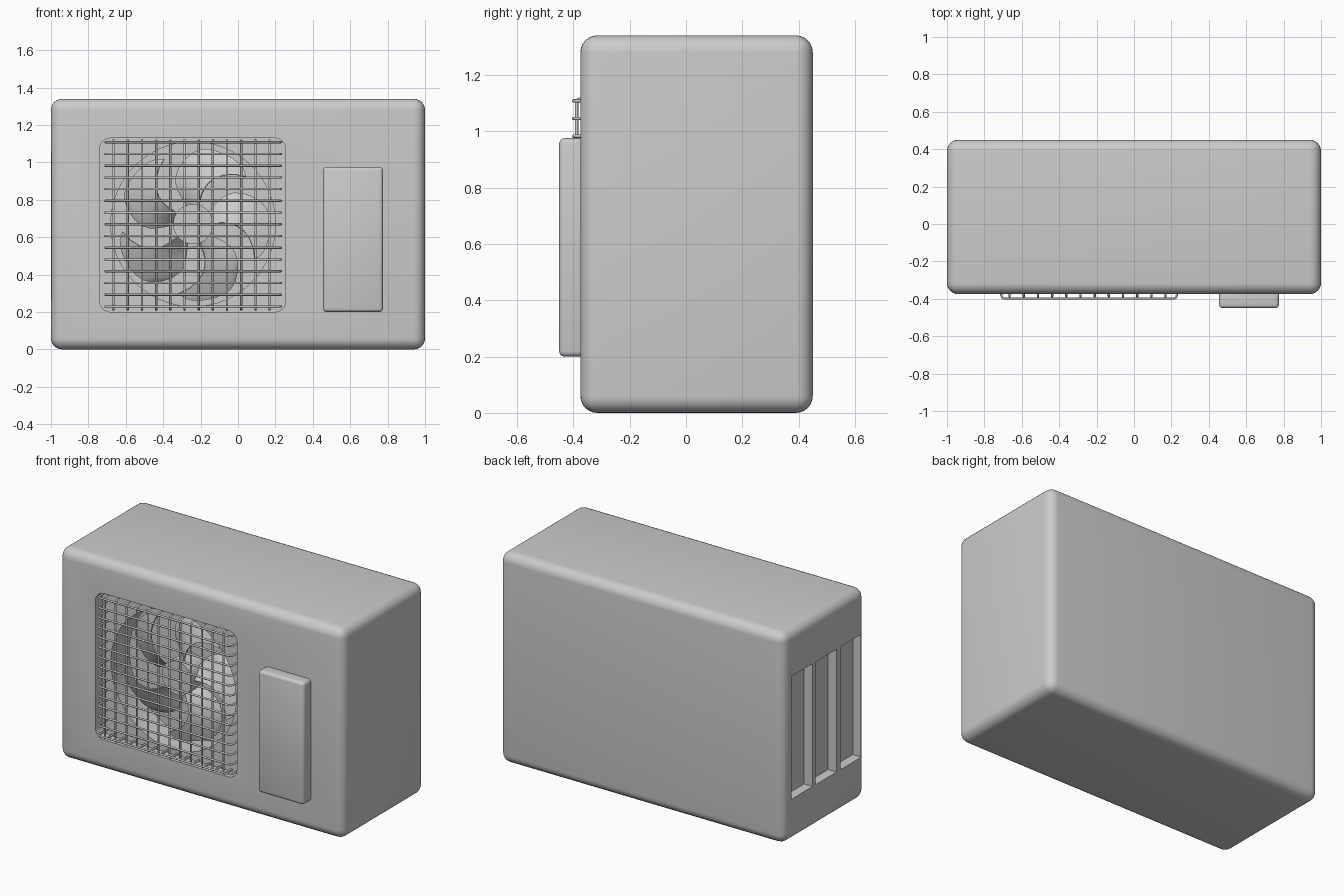
import bpy, bmesh, math

if "Cube" in bpy.data.objects:
    bpy.data.objects.remove(bpy.data.objects["Cube"])

FRONT = -0.375
FX, FZ = -0.24, 0.67          # fan centre


def box(name, lo, hi, bevel=0.0, seg=4, axis=None):
    """Box from corner to corner; axis limits the bevel to edges along that axis."""
    bm = bmesh.new()
    bmesh.ops.create_cube(bm, size=1)
    for v in bm.verts:
        for i in range(3):
            v.co[i] = (lo[i] + hi[i]) / 2 + v.co[i] * (hi[i] - lo[i])
    if bevel:
        edges = [e for e in bm.edges if axis is None or
                 abs((e.verts[0].co - e.verts[1].co)[axis]) > 1e-5]
        bmesh.ops.bevel(bm, geom=edges, offset=bevel, segments=seg,
                        profile=0.5, affect='EDGES')
    return finish(name, bm)


def finish(name, bm):
    bmesh.ops.recalc_face_normals(bm, faces=bm.faces[:])
    me = bpy.data.meshes.new(name)
    bm.to_mesh(me)
    bm.free()
    ob = bpy.data.objects.new(name, me)
    bpy.context.collection.objects.link(ob)
    return ob


def cylinder(name, r, y0, y1, seg, r2=None):
    bpy.ops.mesh.primitive_cone_add(vertices=seg, radius1=r, radius2=r if r2 is None else r2,
                                    depth=y1 - y0, location=(FX, (y0 + y1) / 2, FZ),
                                    rotation=(-math.pi / 2, 0, 0))
    ob = bpy.context.object
    ob.name = name
    return ob


def select(ob):
    bpy.ops.object.select_all(action='DESELECT')
    ob.select_set(True)
    bpy.context.view_layer.objects.active = ob


def smooth(ob, angle=35):
    select(ob)
    bpy.ops.object.shade_smooth_by_angle(angle=math.radians(angle))


def cut(ob, cutter):
    select(ob)
    m = ob.modifiers.new("cut", 'BOOLEAN')
    m.operation, m.solver, m.object = 'DIFFERENCE', 'EXACT', cutter
    bpy.ops.object.modifier_apply(modifier=m.name)
    bpy.data.objects.remove(cutter)


# casing with fan recess, round fan well and left side vents
body = box("casing", (-1, FRONT, 0), (1, 0.45, 1.34), 0.06, 6)
cut(body, box("recess_cutter", (-0.74, -0.6, 0.2), (0.255, FRONT + 0.07, 1.13), 0.06, 6, axis=1))
cut(body, cylinder("well_cutter", 0.44, -0.5, -0.12, 64))
for y in (0.157, -0.083, -0.333):
    cut(body, box("vent_cutter", (-1.2, y, 0.27), (-0.94, y + 0.209, 1.05)))
smooth(body)

# service cover
smooth(box("service_cover", (0.455, -0.45, 0.2), (0.775, FRONT + 0.02, 0.975), 0.018, 3))

# fan hub
hub = cylinder("fan_hub", 0.107, -0.27, -0.12, 32)
smooth(hub)

# fan blades: swept, pitched sheets
bm = bmesh.new()
NR, NA = 8, 8
for k in range(5):
    grid = []
    for i in range(NR + 1):
        t = i / NR
        r = 0.09 + 0.32 * t
        a0 = 72 - 30 * t ** 1.5 + 8 * math.sin(math.pi * t)
        a1 = 108 - 18 * t + 14 * math.sin(math.pi * t)
        row = []
        for j in range(NA + 1):
            s = j / NA
            rr = r - 0.03 * t * (2 * s - 1) ** 4
            a = math.radians(a0 + (a1 - a0) * s + 72 * k)
            row.append(bm.verts.new((FX + rr * math.cos(a), -0.245 + 0.09 * s,
                                     FZ + rr * math.sin(a))))
        grid.append(row)
    for i in range(NR):
        for j in range(NA):
            bm.faces.new((grid[i][j], grid[i + 1][j], grid[i + 1][j + 1], grid[i][j + 1]))
blades = finish("fan_blades", bm)
select(blades)
sol = blades.modifiers.new("thickness", 'SOLIDIFY')
sol.thickness, sol.offset = 0.008, 0
bpy.ops.object.modifier_apply(modifier=sol.name)
smooth(blades)


# wire grille: staple shaped wires with bent ends
def wires(name, positions, lo, hi, y, vertical):
    cu = bpy.data.curves.new(name, 'CURVE')
    cu.dimensions = '3D'
    cu.bevel_depth, cu.bevel_resolution, cu.use_fill_caps = 0.006, 2, True
    back, b = FRONT + 0.08, 0.02
    half = [(lo, back), (lo, y + b), (lo + 0.3 * b, y + 0.3 * b), (lo + b, y)]
    path = half + [(lo + hi - u, v) for u, v in reversed(half)]
    for p in positions:
        sp = cu.splines.new('POLY')
        sp.points.add(len(path) - 1)
        for pt, (u, v) in zip(sp.points, path):
            pt.co = (p, v, u, 1) if vertical else (u, v, p, 1)
    ob = bpy.data.objects.new(name, cu)
    bpy.context.collection.objects.link(ob)
    select(ob)
    bpy.ops.object.convert(target='MESH')
    smooth(bpy.context.object, 50)


wires("grille_horizontal_wires", [0.23 + 0.0627 * i for i in range(15)], -0.71, 0.23, -0.399, False)
wires("grille_vertical_wires", [-0.665 + 0.0758 * i for i in range(12)], 0.212, 1.118, -0.388, True)
